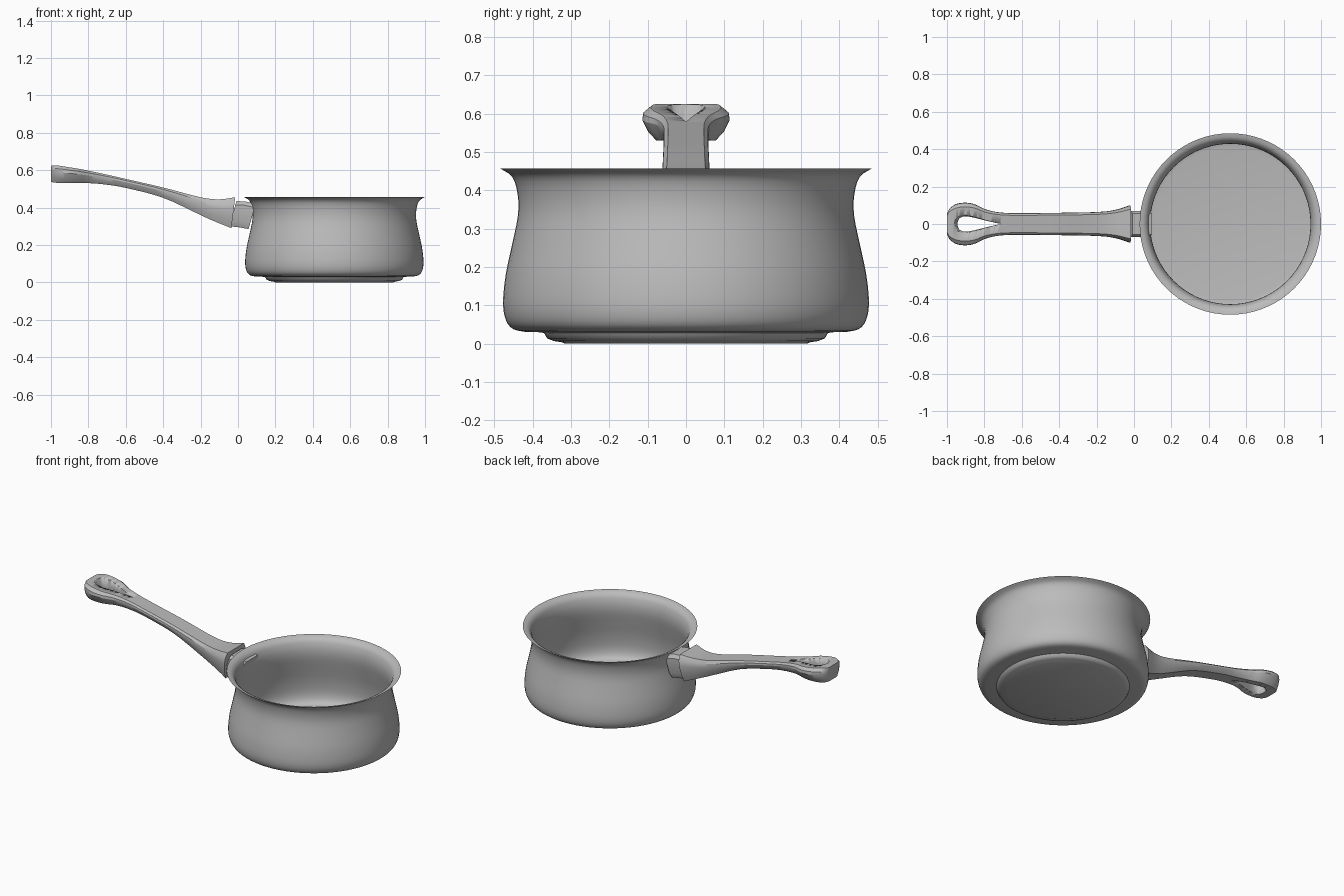
import bpy, bmesh, math
from mathutils import Vector

cube = bpy.data.objects.get("Cube")
if cube:
    bpy.data.objects.remove(cube)

steel = bpy.data.materials.new("satin_grey")
steel.use_nodes = True
steel.diffuse_color = (0.5, 0.5, 0.5, 1)
steel.node_tree.nodes["Principled BSDF"].inputs["Base Color"].default_value = (0.5, 0.5, 0.5, 1)


def make_object(name, bm, angle=40):
    bmesh.ops.recalc_face_normals(bm, faces=bm.faces)
    mesh = bpy.data.meshes.new(name)
    bm.to_mesh(mesh)
    bm.free()
    mesh.materials.append(steel)
    obj = bpy.data.objects.new(name, mesh)
    bpy.context.collection.objects.link(obj)
    bpy.ops.object.select_all(action='DESELECT')
    obj.select_set(True)
    bpy.context.view_layer.objects.active = obj
    bpy.ops.object.shade_smooth_by_angle(angle=math.radians(angle))
    return obj


def spline(points, steps):
    """Catmull-Rom curve through tuples of any length."""
    pts = [Vector(p) for p in points]
    pts = [2 * pts[0] - pts[1]] + pts + [2 * pts[-1] - pts[-2]]
    out = []
    for a, b, c, d in zip(pts, pts[1:], pts[2:], pts[3:]):
        for i in range(steps):
            t = i / steps
            out.append(0.5 * (2 * b + (c - a) * t + (2 * a - 5 * b + 4 * c - d) * t ** 2
                              + (3 * b - a - 3 * c + d) * t ** 3))
    return out + [pts[-2]]


def loft(bm, rings):
    """Skin closed rings of equal size and cap both ends."""
    rows = [[bm.verts.new(p) for p in ring] for ring in rings]
    n = len(rows[0])
    for lo, hi in zip(rows, rows[1:]):
        for i in range(n):
            bm.faces.new((lo[i], lo[(i + 1) % n], hi[(i + 1) % n], hi[i]))
    bm.faces.new(rows[0])
    bm.faces.new(rows[-1])


# Pot: one lathed shell, foot and outer wall up to the rim, then back down inside
foot = [(0.325, 0.004), (0.345, 0.007), (0.362, 0.014), (0.37, 0.028), (0.385, 0.03)]
wall = spline([(0.42, 0.031), (0.45, 0.038), (0.469, 0.06), (0.477, 0.105), (0.47, 0.18),
               (0.453, 0.26), (0.438, 0.335), (0.439, 0.39), (0.453, 0.435), (0.485, 0.457)], 3)
inside = [(r - 0.008, z + 0.008) for r, z in wall[:-6]]
inside += [(r - 0.008, z + 0.003) for r, z in wall[-6:-1]]
profile = [(0.315, 0)] + foot + [tuple(p) for p in wall] + inside[::-1]
sides = 72
bm = bmesh.new()
loft(bm, [[(0.515 + r * math.cos(math.tau * i / sides), r * math.sin(math.tau * i / sides), z)
           for i in range(sides)] for r, z in profile])
make_object("pot", bm)

# Handle: bevelled cross-sections of (x, half width, bottom, top)
stations = [(-1.0, 0.055, 0.538, 0.623), (-0.985, 0.083, 0.534, 0.625), (-0.95, 0.107, 0.531, 0.623),
            (-0.9, 0.114, 0.53, 0.615), (-0.85, 0.105, 0.53, 0.607), (-0.79, 0.077, 0.53, 0.595),
            (-0.71, 0.061, 0.523, 0.578), (-0.6, 0.058, 0.505, 0.553), (-0.4, 0.06, 0.452, 0.507),
            (-0.2, 0.064, 0.36, 0.455), (-0.1, 0.075, 0.32, 0.444), (-0.015, 0.1, 0.29, 0.455)]
# Section corners as (width factor, height factor), right half only
corners = [(0.68, 0), (0.86, 0.25), (1.0, 0.62), (0.98, 0.82), (0.8, 1)]


def section(x, w, bottom, top):
    # the pot end leans: its lower edge sits further back
    lean = 0.022 * max(0, 1 + x / 0.2)
    half = [(x - lean * (1 - h), w * k, bottom + (top - bottom) * h) for k, h in corners]
    return half + [(px, -py, pz) for px, py, pz in reversed(half)]


bm = bmesh.new()
loft(bm, [section(*s) for s in spline(stations, 4)])
handle = make_object("handle", bm, 30)

# Teardrop hanging hole, wider at the top and cut straight through
outline = spline([(-0.945, 0), (-0.935, 0.028), (-0.905, 0.041), (-0.86, 0.035),
                  (-0.78, 0.015), (-0.71, 0)], 4)
loop = [tuple(p) for p in outline] + [(x, -y) for x, y in outline[-2:0:-1]]
bm = bmesh.new()
loft(bm, [[(-0.86 + (x + 0.86) * k, y * k, z) for x, y in loop]
          for k, z in ((1, 0.48), (1, 0.58), (1.35, 0.66))])
cutter = make_object("hole_cutter", bm)
cutter.hide_render = True
cut = handle.modifiers.new("hanging_hole", 'BOOLEAN')
cut.object = cutter
cut.operation = 'DIFFERENCE'
cut.solver = 'EXACT'
bpy.context.view_layer.objects.active = handle
bpy.ops.object.modifier_apply(modifier=cut.name)
bpy.data.objects.remove(cutter)

# Bracket joining the handle to the pot wall
bm = bmesh.new()
loft(bm, [[(x + 0.02 * (z - 0.36) / 0.07, y, z) for y, z in
           ((-0.055, lo), (0.055, lo), (0.07, lo + 0.03), (0.07, hi - 0.02),
            (0.055, hi), (-0.055, hi), (-0.07, hi - 0.02), (-0.07, lo + 0.03))]
          for x, lo, hi in ((-0.03, 0.3, 0.435), (0.02, 0.295, 0.432), (0.078, 0.285, 0.42))])
make_object("bracket", bm, 30)
